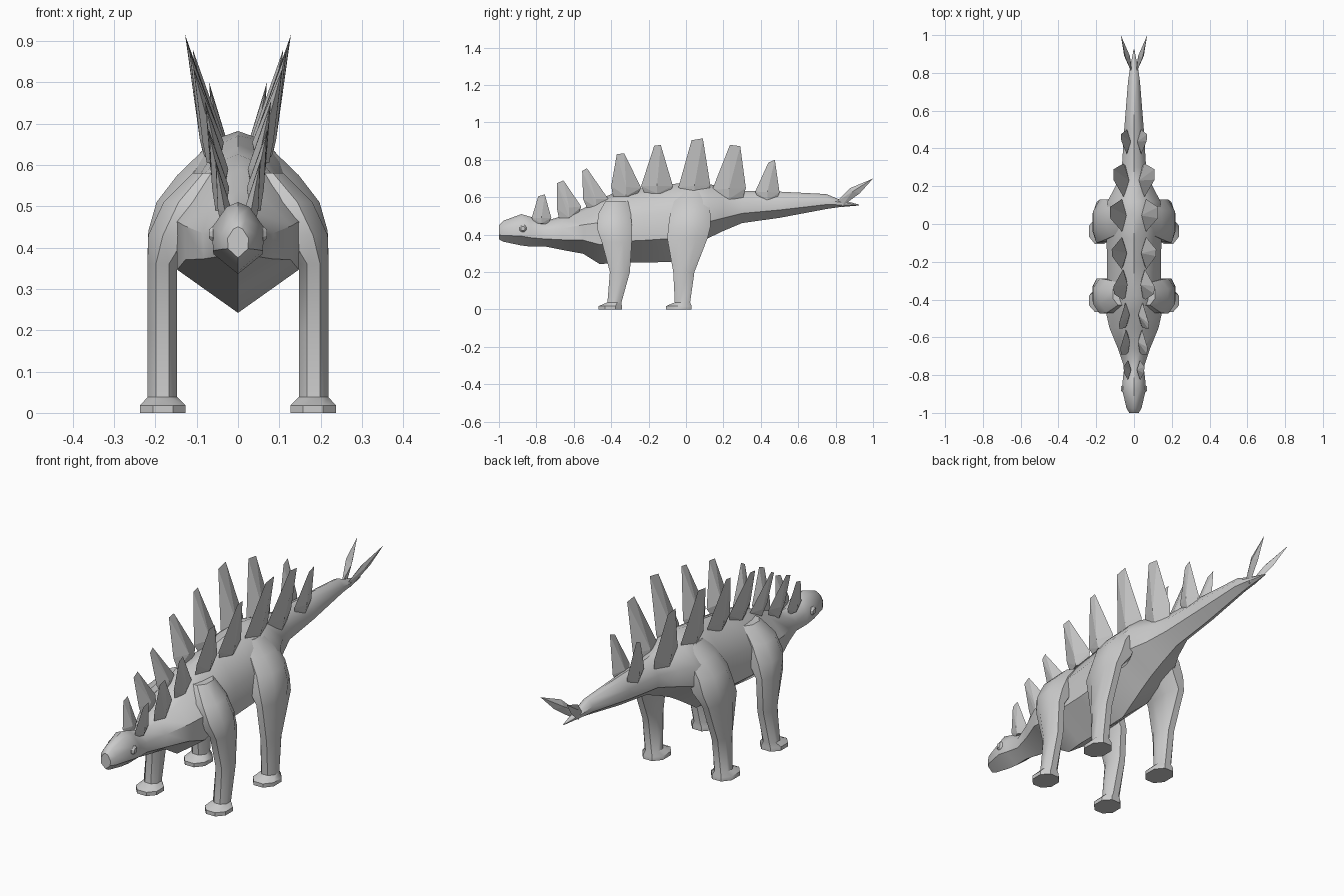
import bpy, bmesh, math


def finish(name, bm, smooth=None, mirror=False):
    bmesh.ops.recalc_face_normals(bm, faces=bm.faces[:])
    me = bpy.data.meshes.new(name)
    bm.to_mesh(me)
    bm.free()
    ob = bpy.data.objects.new(name, me)
    bpy.context.collection.objects.link(ob)
    if smooth:
        me.polygons.foreach_set("use_smooth", [True] * len(me.polygons))
        me.set_sharp_from_angle(angle=math.radians(smooth))
    if mirror:
        mod = ob.modifiers.new("mirror", 'MIRROR')
        mod.use_mirror_merge = False
    return ob


def loft(name, rings, **kw):
    bm = bmesh.new()
    loops = [[bm.verts.new(p) for p in r] for r in rings]
    for a, b in zip(loops, loops[1:]):
        n = len(a)
        for i in range(n):
            j = (i + 1) % n
            bm.faces.new((a[i], a[j], b[j], b[i]))
    bm.faces.new(loops[0])
    bm.faces.new(loops[-1])
    return finish(name, bm, **kw)


def hull(name, pts, **kw):
    bm = bmesh.new()
    for p in pts:
        bm.verts.new(p)
    bmesh.ops.convex_hull(bm, input=bm.verts[:])
    return finish(name, bm, **kw)


# body, head and tail: stations of y, half width, bottom z, top z
stations = [
    (-1.0, .025, .375, .450), (-.975, .040, .362, .475), (-.88, .062, .342, .510),
    (-.83, .060, .336, .495), (-.76, .052, .338, .470), (-.66, .085, .318, .500),
    (-.55, .130, .298, .540), (-.46, .150, .242, .590), (-.38, .145, .250, .625),
    (-.22, .143, .250, .650), (-.08, .145, .255, .670), (.05, .150, .340, .682),
    (.12, .140, .382, .672), (.20, .098, .420, .650), (.30, .064, .462, .635),
    (.50, .052, .490, .630), (.75, .032, .537, .617), (.81, .024, .546, .592),
    (.925, .002, .556, .561)]


def section(y, w, b, t):
    half = [(.45, .93), (1, .64), (.98, .30)]
    pts = [(0, 1)] + half + [(0, 0)] + [(-x, z) for x, z in reversed(half)]
    return [(x * w, y, b + z * (t - b)) for x, z in pts]


loft("body", [section(*s) for s in stations], smooth=40)


# legs: chamfered rectangles of z, x0, x1, y0, y1
def leg_ring(z, x0, x1, y0, y1):
    cx, cy = (x1 - x0) * .28, (y1 - y0) * .28
    return [(x0 + cx, y0, z), (x1 - cx, y0, z), (x1, y0 + cy, z), (x1, y1 - cy, z),
            (x1 - cx, y1, z), (x0 + cx, y1, z), (x0, y1 - cy, z), (x0, y0 + cy, z)]


front_leg = [
    (0, .127, .237, -.467, -.343), (.018, .127, .237, -.467, -.343),
    (.038, .147, .219, -.420, -.345), (.20, .147, .219, -.407, -.300),
    (.36, .147, .219, -.450, -.290), (.43, .09, .217, -.475, -.288),
    (.51, .05, .180, -.470, -.295), (.58, .02, .110, -.430, -.310)]
hind_leg = [
    (0, .127, .237, -.107, .030), (.018, .127, .237, -.107, .030),
    (.038, .147, .219, -.060, .022), (.20, .147, .219, -.068, .045),
    (.38, .147, .219, -.100, .115), (.44, .09, .217, -.095, .130),
    (.51, .06, .197, -.085, .130), (.575, .03, .147, -.065, .125),
    (.635, .01, .085, -.040, .110)]
for name, rows in (("front_leg", front_leg), ("hind_leg", hind_leg)):
    loft(name, [leg_ring(*r) for r in rows], smooth=40, mirror=True)

# back plates: (y, z) of two tip points, two widest points, two base points; then base x, tip x
plates = [
    ([(-.79, .605), (-.755, .615), (-.825, .490), (-.720, .490), (-.81, .460), (-.74, .455)], .032, .055),
    ([(-.69, .675), (-.655, .690), (-.690, .540), (-.560, .550), (-.68, .490), (-.58, .500)], .042, .072),
    ([(-.555, .740), (-.53, .755), (-.550, .590), (-.415, .590), (-.53, .545), (-.43, .545)], .045, .080),
    ([(-.37, .830), (-.33, .835), (-.400, .660), (-.240, .650), (-.39, .605), (-.27, .600)], .060, .108),
    ([(-.17, .875), (-.135, .880), (-.240, .660), (-.070, .660), (-.22, .620), (-.09, .615)], .065, .118),
    ([(.03, .905), (.09, .915), (-.040, .655), (.130, .665), (-.02, .615), (.12, .615)], .065, .128),
    ([(.235, .880), (.29, .873), (.140, .640), (.320, .650), (.18, .590), (.30, .577)], .055, .108),
    ([(.44, .785), (.475, .800), (.370, .630), (.500, .625), (.39, .585), (.48, .580)], .038, .070)]
for n, (outline, xb, xt) in enumerate(plates, 1):
    zw = (outline[2][1] + outline[3][1]) / 2
    slope = (xt - xb) / (outline[1][1] - zw)
    pts = [(xb + (z - zw) * slope, y, z) for y, z in outline]
    mid = (outline[2][0] + outline[3][0]) / 2
    t = .16 * (outline[3][0] - outline[2][0])
    pts += [(xb + s * t, mid, zw) for s in (-1, 1)]
    pts += [(xb + s * t * .6, mid, outline[4][1]) for s in (-1, 1)]
    hull(f"back_plate_{n}", pts, mirror=True)

# tail spikes
hull("tail_spike", [(.012, .80, .572), (.012, .83, .548), (.045, .88, .650),
                    (.045, .93, .622), (.070, 1.0, .700),
                    (.022, .89, .625), (.052, .89, .630)], mirror=True)

# eyes
eye = [(x, -.872 + r * c, .433 + r * s)
       for x, r in ((.035, .021), (.060, .021), (.070, .012))
       for c, s in [(math.cos(math.radians(22.5 + 45 * k)), math.sin(math.radians(22.5 + 45 * k)))
                    for k in range(8)]]
hull("eye", eye, smooth=30, mirror=True)
